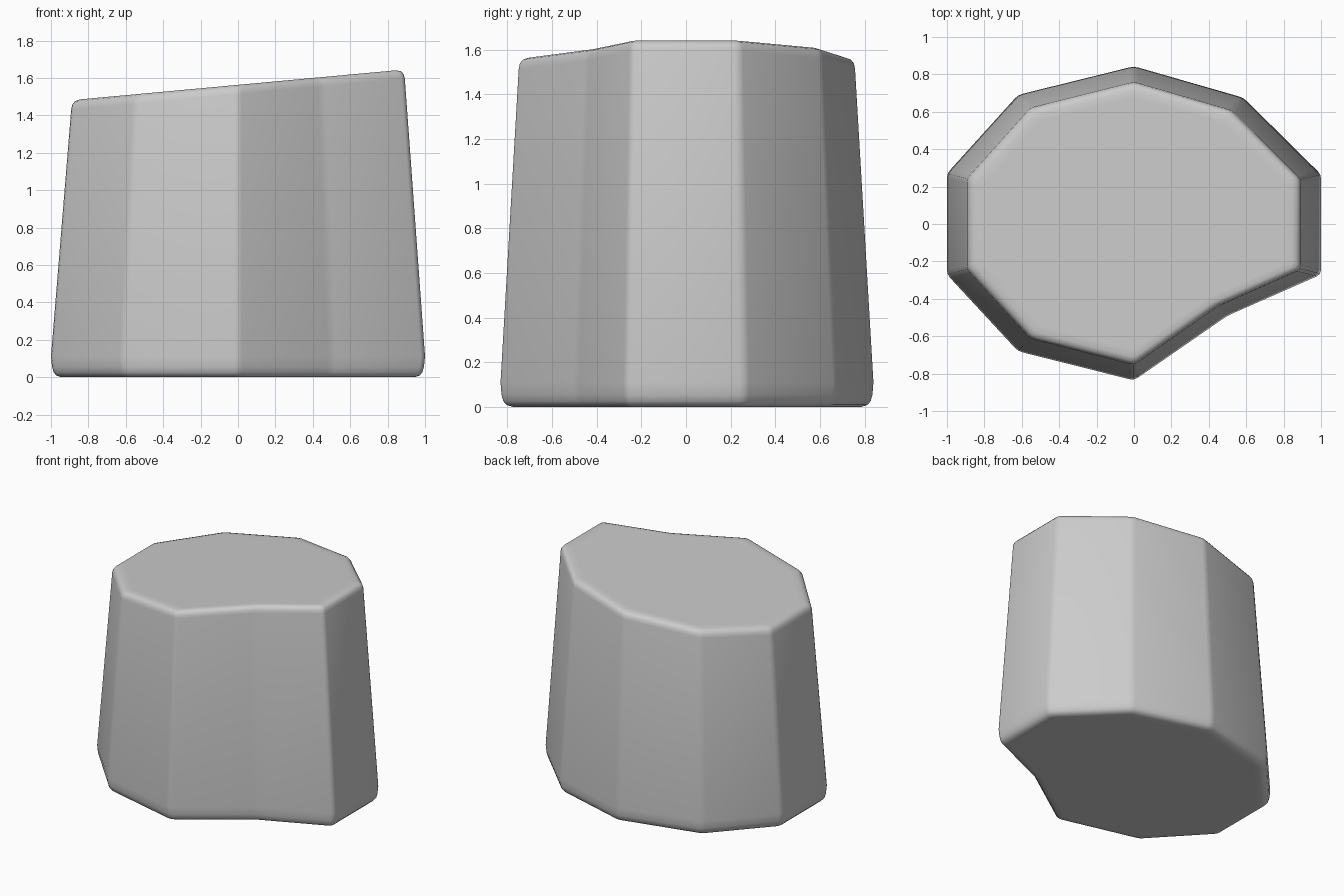
import bpy, bmesh
from mathutils import Vector

if "Cube" in bpy.data.objects:
    bpy.data.objects.remove(bpy.data.objects["Cube"])

# Footprint corners, counter-clockwise, with one shallow dent at front right
CORNERS = [(1, .265), (.585, .675), (0, .843), (-.62, .69), (-1, .27),
           (-1, -.27), (-.62, -.68), (0, -.836), (.5, -.49), (1, -.27)]
TOP_Z, SLOPE = 1.563, 0.092


def rounded(points, r):
    """Replace every corner by a tiny three-point curve."""
    out = []
    n = len(points)
    for i in range(n):
        p = Vector(points[i])
        a = p + (Vector(points[i - 1]) - p).normalized() * r
        b = p + (Vector(points[(i + 1) % n]) - p).normalized() * r
        out += [a, (a + 2 * p + b) / 4, b]
    return out


# Rings: x scale, y scale, height, on the slanted top?
RINGS = [(.90, .89, 0, False), (.945, .935, 0, False), (.97, .967, .008, False),
         (.985, .985, .025, False), (.994, .995, .055, False), (1, 1, .11, False),
         (.892, .902, -.05, True), (.886, .896, -.025, True),
         (.872, .880, -.008, True), (.845, .852, 0, True), (.80, .80, 0, True)]

outline = rounded(CORNERS, .025)
bm = bmesh.new()
rings = []
for sx, sy, z, top in RINGS:
    rings.append([bm.verts.new((p.x * sx, p.y * sy,
                  z + (TOP_Z + SLOPE * p.x * sx if top else 0))) for p in outline])
n = len(outline)
for lo, hi in zip(rings, rings[1:]):
    for i in range(n):
        j = (i + 1) % n
        bm.faces.new((lo[i], lo[j], hi[j], hi[i]))
# Flat caps
bm.faces.new(rings[0][::-1])
bm.faces.new(rings[-1])
bm.normal_update()

mesh = bpy.data.meshes.new("faceted_block")
bm.to_mesh(mesh)
bm.free()
block = bpy.data.objects.new("faceted_block", mesh)
bpy.context.collection.objects.link(block)
bpy.context.view_layer.objects.active = block
block.select_set(True)
bpy.ops.object.shade_smooth_by_angle(angle=0.8)
